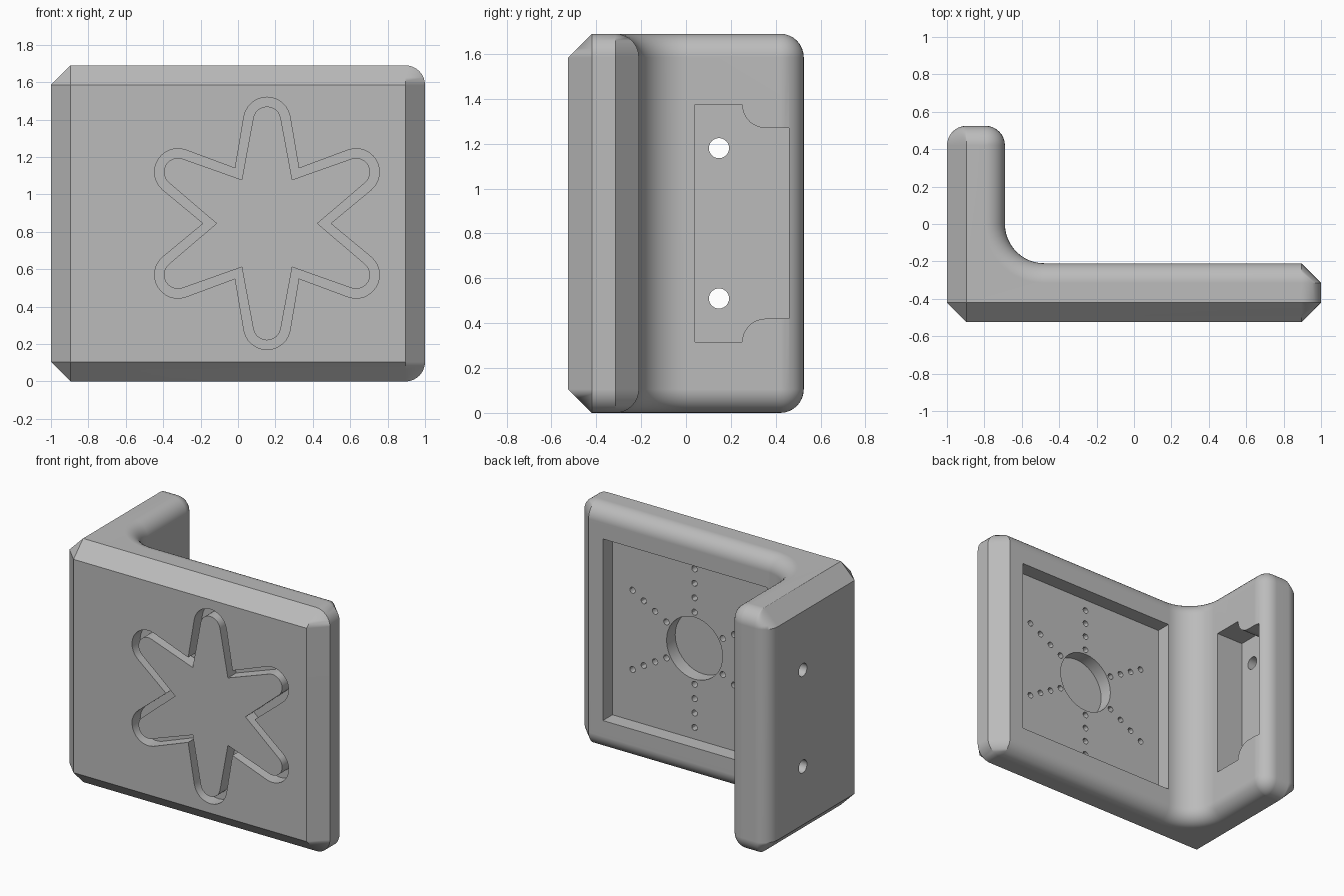
import bpy, bmesh
from math import sin, cos, pi, radians, sqrt

if "Cube" in bpy.data.objects:
    bpy.data.objects.remove(bpy.data.objects["Cube"], do_unlink=True)

grey = bpy.data.materials.new("plain grey")
grey.use_nodes = True
grey.diffuse_color = (0.5, 0.5, 0.5, 1)
grey.node_tree.nodes["Principled BSDF"].inputs["Base Color"].default_value = (0.5, 0.5, 0.5, 1)

R = 0.105                        # size of every chamfer and rounding
LEFT, RIGHT = -1.0, 1.0
FRONT, BACK = -0.525, 0.525
PLATE, LEG = -0.21, -0.69        # inner faces of the plate and the leg
HEIGHT = 1.69
FILLET = 0.21
CX, CZ = 0.155, 0.845            # centre of the star and of the rear recess


def loft(name, rings, loop=False):
    """Skin a list of equal rings; cap the ends or join last to first."""
    bm = bmesh.new()
    rows = [[bm.verts.new(p) for p in ring] for ring in rings]
    n = len(rows[0])
    pairs = list(zip(rows, rows[1:]))
    if loop:
        pairs.append((rows[-1], rows[0]))
    else:
        bm.faces.new(rows[0])
        bm.faces.new(rows[-1])
    for a, b in pairs:
        for i in range(n):
            j = (i + 1) % n
            bm.faces.new((a[i], a[j], b[j], b[i]))
    bmesh.ops.remove_doubles(bm, verts=bm.verts, dist=1e-5)
    bmesh.ops.recalc_face_normals(bm, faces=bm.faces)
    mesh = bpy.data.meshes.new(name)
    bm.to_mesh(mesh)
    bm.free()
    mesh.materials.append(grey)
    obj = bpy.data.objects.new(name, mesh)
    bpy.context.scene.collection.objects.link(obj)
    return obj


def arc(cx, cy, rx, ry, start, end, steps=8):
    return [(cx + rx * cos(t), cy + ry * sin(t))
            for t in (radians(start + (end - start) * i / steps) for i in range(steps + 1))]


def plan(h, z):
    """Plan outline: outer sides slope in as chamfers, the others as roundings."""
    a, b = h, R - sqrt(max(R * R - h * h, 0))
    pts = [(LEFT + a, FRONT + R), (LEFT + R, FRONT + a),
           (RIGHT - R, FRONT + a), (RIGHT - b, FRONT + R),
           (RIGHT - b, PLATE - R), (RIGHT - R, PLATE - b)]
    pts += arc(LEG + FILLET, PLATE + FILLET, FILLET + b, FILLET + b, 270, 180, 12)
    pts += arc(LEG - R, BACK - R, R - b, R - b, 0, 90)
    pts += arc(LEFT + R, BACK - R, R - a, R - b, 90, 180)
    return [(x, y, z) for x, y in pts]


# Bracket body
hs = [R * sin(i * pi / 16) for i in range(9)]
body = loft("corner_bracket", [plan(h, R - h) for h in reversed(hs)]
            + [plan(h, HEIGHT - R + h) for h in hs])


def cut(cutter):
    mod = body.modifiers.new("cut", "BOOLEAN")
    mod.operation = "DIFFERENCE"
    mod.solver = "EXACT"
    mod.object = cutter
    bpy.context.view_layer.update()
    new = bpy.data.meshes.new_from_object(
        body.evaluated_get(bpy.context.evaluated_depsgraph_get()))
    body.modifiers.clear()
    body.data = new
    bpy.data.objects.remove(cutter, do_unlink=True)


def cut_y(outline, y0, y1):
    cut(loft("cutter", [[(x, y, z) for x, z in outline] for y in (y0, y1)]))


def cut_x(outline, x0, x1):
    cut(loft("cutter", [[(x, y, z) for y, z in outline] for x in (x0, x1)]))


# Star groove in the front face
def star(tip, notch):
    pts = []
    for k in range(6):
        d = 30 + 60 * k
        t, s = radians(d), radians(d + 30)
        pts += arc(CX + 0.55 * cos(t), CZ + 0.55 * sin(t), tip, tip, d - 80, d + 80, 12)
        pts.append((CX + notch * cos(s), CZ + notch * sin(s)))
    return pts


outer, inner = star(0.125, 0.34), star(0.075, 0.27)
sections = [(outer, -0.6), (outer, FRONT + 0.09), (inner, FRONT + 0.09), (inner, -0.6)]
cut(loft("cutter", [[(x, y, z) for x, z in o] for o, y in sections], loop=True))

# Square recess in the rear of the plate, with its round well
S = 0.63
cut_y([(CX - S, CZ - S), (CX + S, CZ - S), (CX + S, CZ + S), (CX - S, CZ + S)],
      0.0, PLATE - R)
cut_y(arc(CX, CZ, 0.215, 0.215, 0, 350, 35), -0.25, PLATE - 0.2)

# Six rows of small blind holes
for k in range(6):
    t = radians(30 + 60 * k)
    for d in (0.25, 0.35, 0.45, 0.55):
        cut_y(arc(CX + d * cos(t), CZ + d * sin(t), 0.021, 0.021, 0, 330, 11),
              -0.25, PLATE - 0.18)

# Deep pocket in the leg, narrowing towards the back
low = [(0.04, 0.315), (0.25, 0.315)] + arc(0.355, 0.315, 0.105, 0.105, 172, 90)
low.append((0.46, 0.42))
cut_x(low + [(y, HEIGHT - z) for y, z in reversed(low)], -0.5, -0.9)

# Two screw holes through the leg
for z in (0.51, HEIGHT - 0.51):
    cut_x(arc(0.147, z, 0.045, 0.045, 0, 345, 23), -0.8, -1.1)

# Smooth the roundings, keep the creases crisp
bpy.ops.object.select_all(action="DESELECT")
body.select_set(True)
bpy.context.view_layer.objects.active = body
bpy.ops.object.shade_smooth_by_angle(angle=radians(30))
weighted = body.modifiers.new("even_shading", "WEIGHTED_NORMAL")
weighted.keep_sharp = True
